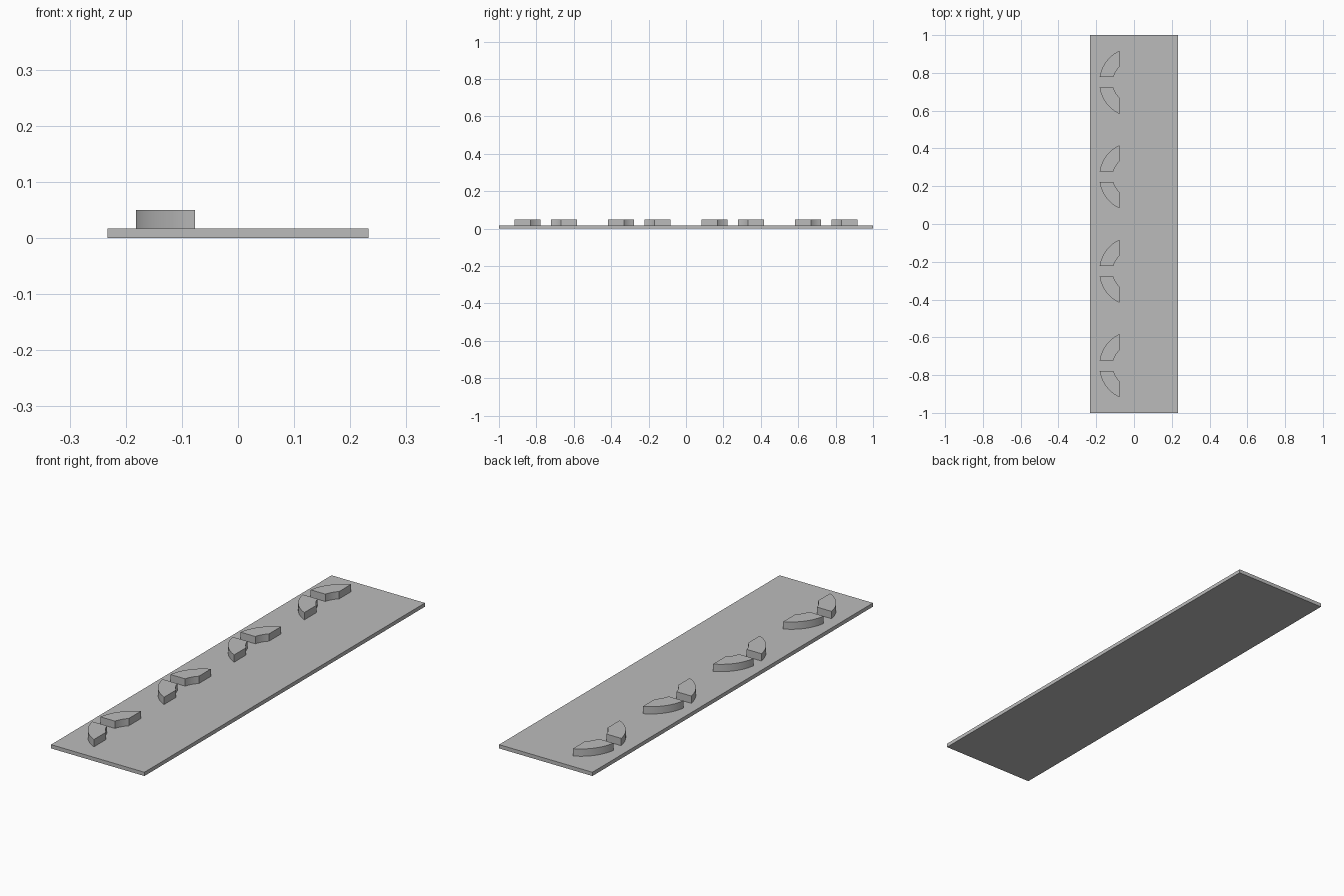
import bpy
import math

cube = bpy.data.objects.get("Cube")
if cube:
    bpy.data.objects.remove(cube, do_unlink=True)

grey = bpy.data.materials.new("plain grey")
grey.use_nodes = True
COLOUR = (0.5, 0.5, 0.5, 1)
grey.diffuse_color = COLOUR
grey.node_tree.nodes["Principled BSDF"].inputs["Base Color"].default_value = COLOUR

PLATE_TOP, BLOCK_TOP = 0.017, 0.05
OUTER, INNER = 0.184, 0.112      # ring radii
SIDE, GAP = 0.077, 0.028         # ring is trimmed at x = -SIDE and y = +-GAP


def prism(name, outline, bottom, top):
    """Extrude a counter-clockwise outline between two heights."""
    n = len(outline)
    verts = [(x, y, z) for z in (bottom, top) for x, y in outline]
    faces = [tuple(reversed(range(n))), tuple(range(n, 2 * n))]
    faces += [(i, (i + 1) % n, n + (i + 1) % n, n + i) for i in range(n)]
    mesh = bpy.data.meshes.new(name)
    mesh.from_pydata(verts, [], faces)
    mesh.materials.append(grey)
    obj = bpy.data.objects.new(name, mesh)
    bpy.context.collection.objects.link(obj)
    bpy.ops.object.select_all(action="DESELECT")
    bpy.context.view_layer.objects.active = obj
    obj.select_set(True)
    bpy.ops.object.shade_smooth_by_angle(angle=math.radians(25))
    return obj


def arc(radius, steps):
    """Arc from the gap line round to the side line, left of the ring centre."""
    start = math.asin(GAP / radius)
    end = math.acos(SIDE / radius)
    angles = [start + (end - start) * i / steps for i in range(steps + 1)]
    return [(-radius * math.cos(a), radius * math.sin(a)) for a in angles]


# Flat base plate
prism("base_plate", [(-0.233, -1), (0.233, -1), (0.233, 1), (-0.233, 1)], 0, PLATE_TOP)

# Four pairs of mirrored arc blocks along the right edge
upper = arc(INNER, 6) + arc(OUTER, 12)[::-1]
lower = [(x, -y) for x, y in reversed(upper)]
for i in range(4):
    centre = -0.75 + 0.5 * i
    for label, outline in (("back", upper), ("front", lower)):
        points = [(x, y + centre) for x, y in outline]
        prism(f"arc_block_{label}_{i + 1}", points, PLATE_TOP, BLOCK_TOP)
